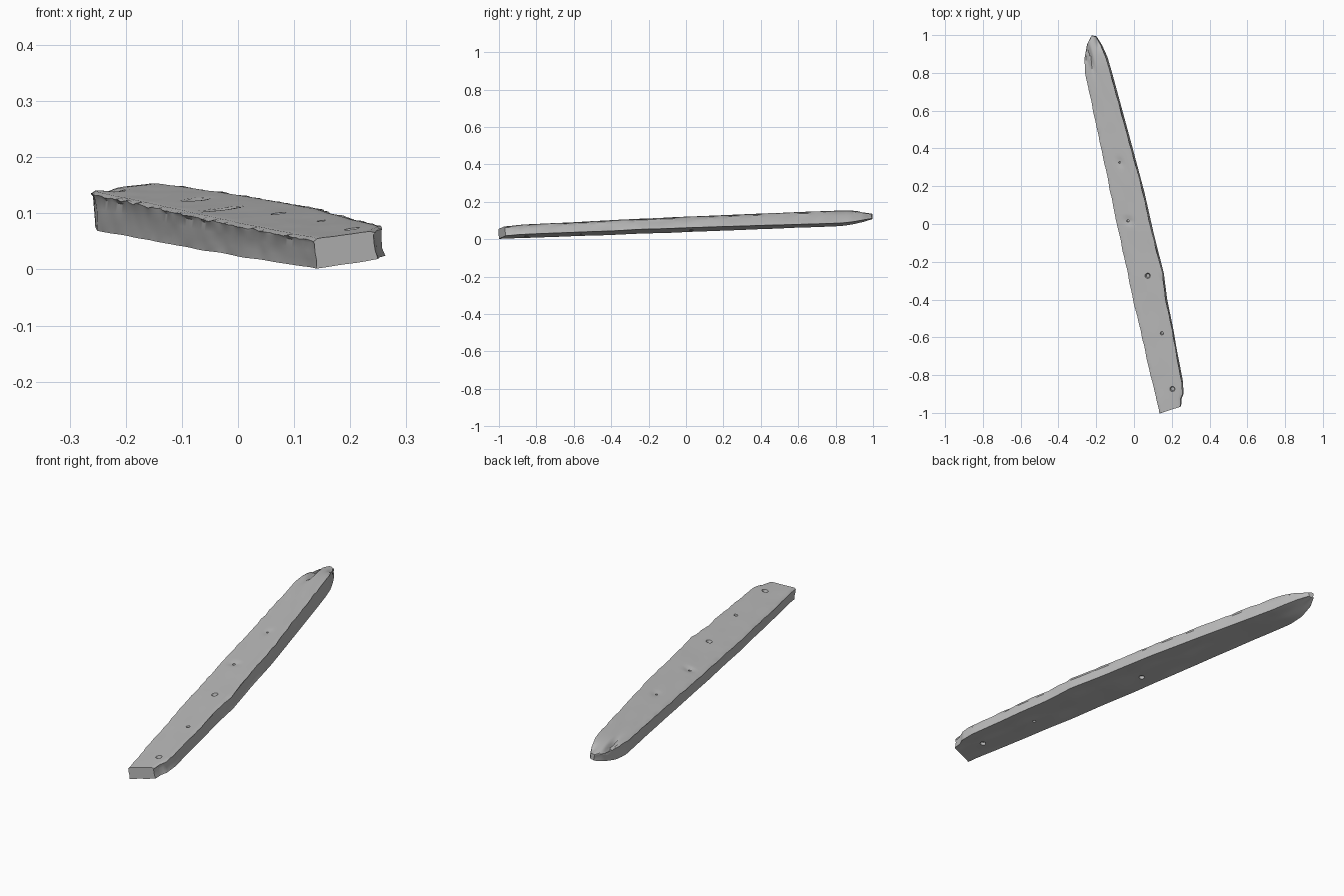
import bpy, bmesh, math
from mathutils import Vector, noise

if "Cube" in bpy.data.objects:
    bpy.data.objects.remove(bpy.data.objects["Cube"], do_unlink=True)

wood = bpy.data.materials.new("weathered_grey_wood")
wood.use_nodes = True
GREY = (0.5, 0.5, 0.5, 1)
wood.diffuse_color = GREY
bsdf = wood.node_tree.nodes["Principled BSDF"]
bsdf.inputs["Base Color"].default_value = GREY
bsdf.inputs["Roughness"].default_value = 0.8

# Plank outline: left x, left y, right x, right y, from square end to worn tip
OUTLINE = [
    (.132, -1.0, .25, -.965), (.124, -.955, .252, -.925), (.117, -.925, .263, -.90),
    (.092, -.82, .259, -.83), (.055, -.66, .226, -.66), (.033, -.56, .209, -.56),
    (.0, -.42, .176, -.40), (-.034, -.26, .158, -.26), (-.077, -.06, .107, -.06),
    (-.127, .18, .055, .17), (-.183, .45, -.02, .45), (-.258, .80, -.113, .79),
    (-.262, .88, -.14, .885), (-.25, .955, -.168, .95), (-.228, 1.0, -.195, .995)]
NORMAL = Vector((-.128, -.065, 1)).normalized()
STATIONS = 130
ACROSS = 14
# Gouges at the tip: x, y, half width, half length, depth
GOUGES = [(-.225, .89, .01, .07, .02), (-.245, .93, .007, .05, .014),
          (-.185, .97, .012, .03, .014), (-.065, .33, .012, .02, .006),
          (-.02, .02, .02, .015, .008)]


def plane_z(x, y):
    return .047 + .128 * x + .065 * y


def outline_at(y):
    """Interpolated left and right edge points at a station."""
    for a, b in zip(OUTLINE, OUTLINE[1:]):
        if y <= b[1]:
            break
    f = (y - a[1]) / (b[1] - a[1])
    p = [m + (n - m) * f for m, n in zip(a, b)]
    return Vector((p[0] + .008, p[1], 0)), Vector((p[2], p[3], 0))


def rough(y, seed, scale=14):
    return noise.noise(Vector((seed * 7.3, y * scale, seed)))


def section(y):
    """One closed ring around the plank, with worn, slightly hollow sides."""
    left, right = outline_at(y)
    thick = .063 + .009 * y
    tip = max(0, (y - .82) / .18)
    low, high = .32 * tip ** 1.5 * thick, thick * (1 - .28 * tip ** 2)
    ring = []

    def add(u, h, push=0):
        p = left.lerp(right, u)
        p.z = plane_z(p.x, p.y)
        p += NORMAL * h
        p.x += push
        ring.append(p)

    # underside, right side, top, left side
    for i in range(ACROSS + 1):
        u = i / ACROSS
        add(u, low + .0015 * (1 + rough(y, 3 + u * .3, 6)))
    rim_r = .0035 * (1 + rough(y, 11, 22))
    rim_l = .0035 * (1 + rough(y, 17, 22))
    for f in (.3, .6, .85):
        add(1, low + (high - low) * f, -.003 + .004 * rough(y, 5 + f, 12))
    for i in range(ACROSS, -1, -1):
        u = i / ACROSS
        h = high + .0012 * rough(y, 23 + u * .5, 8)
        edge = rim_r if i == ACROSS else rim_l if i == 0 else 0
        p = left.lerp(right, u)
        for gx, gy, w, l, d in GOUGES:
            r = ((p.x - gx + .22 * (p.y - gy)) / w) ** 2 + ((p.y - gy) / l) ** 2
            h -= d * math.exp(-r)
        add(u, h - edge, .003 * rough(y, 29, 18) if edge else 0)
    for f in (.85, .6, .3):
        add(0, low + (high - low) * f, .002 + .004 * rough(y, 31 + f, 12))
    return ring


# Plank body
bm = bmesh.new()
rings = [[bm.verts.new(p) for p in section(-1 + 2 * i / STATIONS)]
         for i in range(STATIONS + 1)]
for a, b in zip(rings, rings[1:]):
    for i in range(len(a)):
        j = (i + 1) % len(a)
        bm.faces.new((a[i], a[j], b[j], b[i]))
bm.faces.new(rings[0])
bm.faces.new(rings[-1])
bmesh.ops.recalc_face_normals(bm, faces=bm.faces)
mesh = bpy.data.meshes.new("plank")
bm.to_mesh(mesh)
bm.free()
mesh.materials.append(wood)
plank = bpy.data.objects.new("plank", mesh)
bpy.context.collection.objects.link(plank)

# Nail holes: x, y, radius, on top or underside
HOLES = [(.21, -.87, .017, True), (.155, -.575, .011, True), (.08, -.27, .017, True),
         (-.025, .02, .009, True), (-.068, .33, .007, True),
         (.18, -.85, .016, False), (.12, -.56, .009, False), (-.02, .03, .016, False)]
cutters = []
for x, y, radius, on_top in HOLES:
    surface = Vector((x, y, plane_z(x, y)))
    if on_top:
        surface += NORMAL * (.063 + .009 * y)
    bpy.ops.mesh.primitive_cone_add(vertices=14, radius1=radius * .55, radius2=radius * 1.1,
                                    depth=.03, location=surface)
    cutter = bpy.context.object
    cutter.name = "nail_hole_cutter"
    cutter.rotation_mode = 'QUATERNION'
    cutter.rotation_quaternion = (NORMAL if on_top else -NORMAL).to_track_quat('Z', 'Y')
    cutter.hide_render = True
    cutter.data.materials.append(wood)
    cutters.append(cutter)
    cut = plank.modifiers.new("nail_hole", 'BOOLEAN')
    cut.operation = 'DIFFERENCE'
    cut.solver = 'EXACT'
    cut.object = cutter

# Bake the holes and smooth the surface
bpy.context.view_layer.update()
baked = bpy.data.meshes.new_from_object(plank.evaluated_get(bpy.context.evaluated_depsgraph_get()))
plank.modifiers.clear()
plank.data = baked
for cutter in cutters:
    bpy.data.objects.remove(cutter, do_unlink=True)
bpy.ops.object.select_all(action='DESELECT')
plank.select_set(True)
bpy.context.view_layer.objects.active = plank
bpy.ops.object.shade_smooth_by_angle(angle=math.radians(35))
